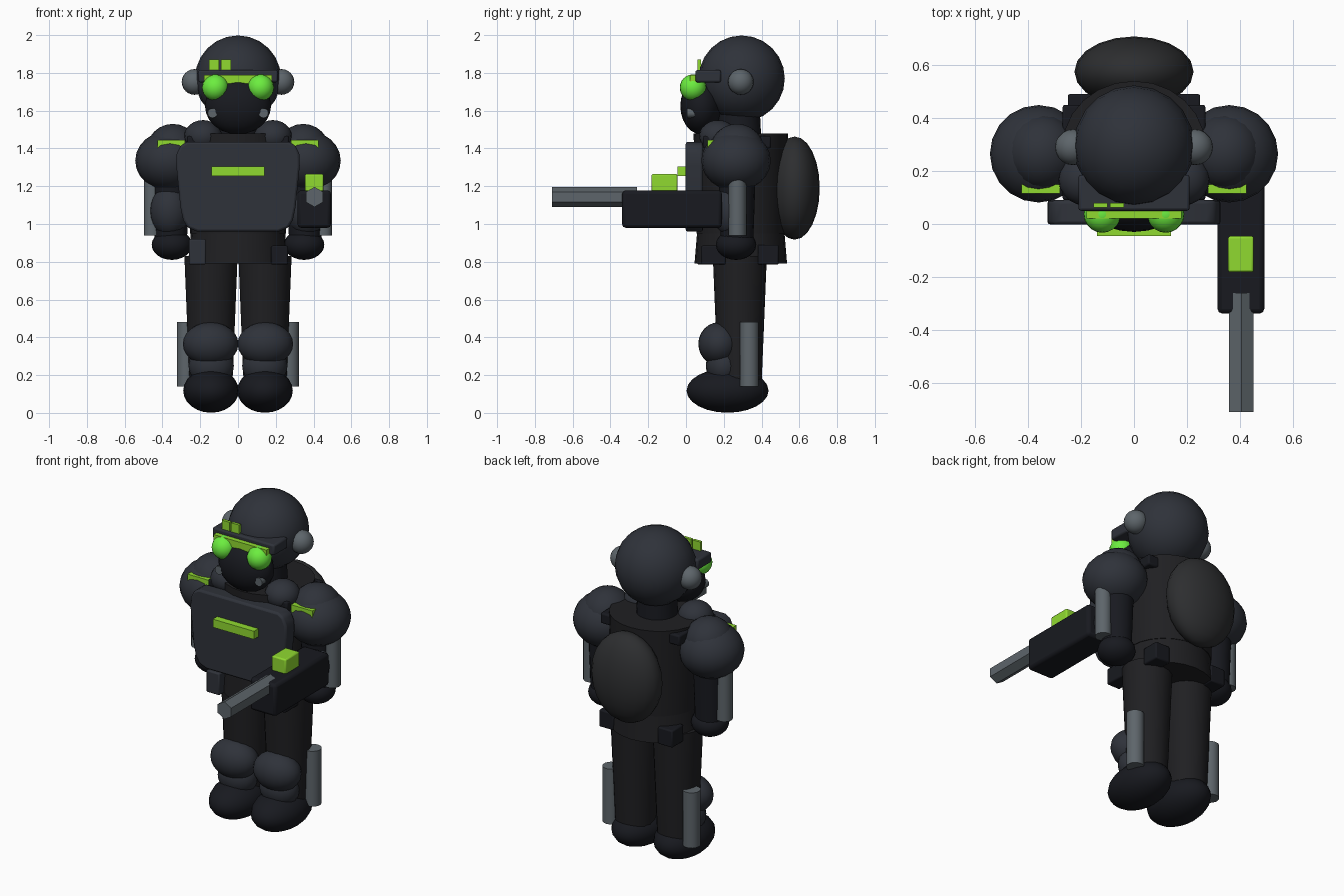
import bpy, math

if "Cube" in bpy.data.objects:
    bpy.data.objects.remove(bpy.data.objects["Cube"])

def mat(name, r, g, b):
    m = bpy.data.materials.new(name)
    m.diffuse_color = (r, g, b, 1)
    m.use_nodes = True
    m.node_tree.nodes["Principled BSDF"].inputs["Base Color"].default_value = m.diffuse_color
    return m

BLACK = mat("black", 0.009, 0.010, 0.014)
CLOTH = mat("cloth", 0.014, 0.014, 0.016)
SLATE = mat("slate", 0.028, 0.032, 0.042)
PACK = mat("pack", 0.026, 0.027, 0.029)
STEEL = mat("steel", 0.11, 0.13, 0.145)
LIME = mat("lime", 0.28, 0.70, 0.03)
LENS = mat("lens", 0.15, 0.85, 0.05)


def finish(name, m, bevel=0.0, smooth=True, angle=40):
    o = bpy.context.object
    o.name = name
    bpy.ops.object.transform_apply(location=False, rotation=True, scale=True)
    if bevel:
        b = o.modifiers.new("bevel", "BEVEL")
        b.width, b.segments = bevel, 2
    if smooth:
        bpy.ops.object.shade_smooth_by_angle(angle=math.radians(angle))
    o.data.materials.append(m)
    return o


def ball(name, c, r, m):
    bpy.ops.mesh.primitive_uv_sphere_add(segments=20, ring_count=12, radius=1, location=c)
    bpy.context.object.scale = r if isinstance(r, tuple) else (r, r, r)
    return finish(name, m)


def box(name, x, y, z, m, bevel=0.0):
    # ranges along each axis
    bpy.ops.mesh.primitive_cube_add(size=1, location=[sum(a) / 2 for a in (x, y, z)])
    bpy.context.object.scale = [abs(a[1] - a[0]) for a in (x, y, z)]
    return finish(name, m, bevel, smooth=bevel > 0)


def post(name, x, y, z0, z1, r0, r1, m, sx=1.0, sides=18):
    # upright tapered cylinder
    bpy.ops.mesh.primitive_cone_add(vertices=sides, radius1=r0, radius2=r1, depth=z1 - z0,
                                    location=(x, y, (z0 + z1) / 2))
    bpy.context.object.scale = (sx, 1, 1)
    return finish(name, m)


def rod(name, x, z, y0, y1, r0, r1, m, sides):
    # tapered cylinder along y, r0 at the front
    bpy.ops.mesh.primitive_cone_add(vertices=sides, radius1=r1, radius2=r0, depth=y1 - y0,
                                    location=(x, (y0 + y1) / 2, z), rotation=(math.pi / 2, 0, 0))
    return finish(name, m)


def span(s, a, b):
    return (min(s * a, s * b), max(s * a, s * b))


# Head
ball("helmet", (0, 0.295, 1.77), 0.228, SLATE)
ball("face_mask", (0, 0.08, 1.625), (0.175, 0.11, 0.15), BLACK)
box("brow_band", (-0.21, 0.21), (0.05, 0.185), (1.75, 1.815), SLATE, 0.01)
box("brow_strip", (-0.18, 0.18), (0.02, 0.06), (1.745, 1.79), LIME)
for i, x in enumerate((-0.153, -0.09)):
    box(f"brow_light_{i}", (x, x + 0.053), (0.062, 0.08), (1.81, 1.87), LIME)

# Torso
post("chest", 0, 0.29, 0.95, 1.48, 0.235, 0.25, CLOTH, 1.08, 24)
post("hips", 0, 0.29, 0.79, 0.97, 0.245, 0.23, CLOTH, 1.08, 24)
post("neck", 0, 0.28, 1.42, 1.62, 0.12, 0.11, BLACK)
ball("backpack", (0, 0.575, 1.19), (0.225, 0.133, 0.273), PACK)

# Chest plate from a mirrored outline
half = [(0.27, 1.435), (0.305, 1.415), (0.325, 1.37), (0.327, 1.31), (0.305, 1.09),
        (0.29, 1.02), (0.265, 0.98), (0.215, 0.96)]
outline = half + [(-x, z) for x, z in reversed(half)]
n = len(outline)
verts = [(x, y, z) for y in (-0.002, 0.09) for x, z in outline]
faces = [tuple(reversed(range(n))), tuple(range(n, 2 * n))]
faces += [(i, (i + 1) % n, n + (i + 1) % n, n + i) for i in range(n)]
me = bpy.data.meshes.new("chest_plate")
me.from_pydata(verts, [], faces)
plate = bpy.data.objects.new("chest_plate", me)
bpy.context.collection.objects.link(plate)
bpy.ops.object.select_all(action="DESELECT")
plate.select_set(True)
bpy.context.view_layer.objects.active = plate
bpy.ops.object.mode_set(mode="EDIT")
bpy.ops.mesh.select_all(action="SELECT")
bpy.ops.mesh.normals_make_consistent(inside=False)
bpy.ops.object.mode_set(mode="OBJECT")
finish("chest_plate", SLATE, 0.012)
box("chest_strip", (-0.14, 0.14), (-0.045, -0.0), (1.255, 1.305), LIME)

# Belt pouches
box("pouch_front_left", (-0.26, -0.17), (0.06, 0.19), (0.785, 0.92), SLATE, 0.008)
box("pouch_front_right", (0.175, 0.265), (0.08, 0.21), (0.785, 0.885), BLACK, 0.008)

# Mirrored parts
for s, side in ((-1, "left"), (1, "right")):
    # head fittings
    ball(f"goggle_{side}", (s * 0.12, 0.037, 1.722), 0.07, LENS)
    ball(f"ear_pod_{side}", (s * 0.23, 0.29, 1.752), 0.068, STEEL)
    rod(f"mask_filter_{side}", s * 0.135, 1.587, 0.005, 0.09, 0.026, 0.02, STEEL, 12)

    # shoulders and arms
    ball(f"collar_{side}", (s * 0.185, 0.17, 1.465), (0.1, 0.1, 0.085), SLATE)
    box(f"strap_{side}", span(s, 0.175, 0.27), (0.09, 0.45), (1.40, 1.465), BLACK, 0.01)
    ball(f"shoulder_{side}", (s * 0.36, 0.265, 1.335), (0.184, 0.184, 0.16), SLATE)
    ball(f"shoulder_cap_{side}", (s * 0.345, 0.27, 1.39), (0.14, 0.145, 0.14), SLATE)
    box(f"shoulder_strip_{side}", span(s, 0.28, 0.425), (0.115, 0.15), (1.40, 1.445), LIME)
    post(f"arm_{side}", s * 0.355, 0.27, 0.87, 1.3, 0.085, 0.1, BLACK)
    ball(f"elbow_pad_{side}", (s * 0.362, 0.24, 1.07), (0.104, 0.1, 0.135), SLATE)
    ball(f"hand_{side}", (s * 0.35, 0.265, 0.89), (0.107, 0.107, 0.08), BLACK)
    post(f"arm_tube_{side}", s * 0.452, 0.272, 0.94, 1.24, 0.047, 0.047, STEEL)

    # legs and boots
    post(f"leg_{side}", s * 0.143, 0.285, 0.15, 0.83, 0.115, 0.143, CLOTH)
    ball(f"knee_pad_{side}", (s * 0.145, 0.175, 0.365), (0.147, 0.11, 0.115), SLATE)
    ball(f"shin_pad_{side}", (s * 0.142, 0.2, 0.25), (0.12, 0.095, 0.11), SLATE)
    ball(f"boot_{side}", (s * 0.143, 0.22, 0.118), (0.147, 0.217, 0.117), BLACK)
    post(f"leg_tube_{side}", s * 0.273, 0.335, 0.14, 0.48, 0.05, 0.05, STEEL)
    box(f"pouch_back_{side}", span(s, 0.15, 0.25), (0.38, 0.49), (0.785, 0.89), BLACK, 0.008)

# Weapon in the right hand
box("weapon_body", (0.315, 0.492), (-0.338, 0.19), (0.98, 1.178), BLACK, 0.018)
rod("weapon_barrel", 0.405, 1.143, -0.71, -0.26, 0.053, 0.053, STEEL, 6)
box("weapon_sight", (0.355, 0.452), (-0.182, -0.046), (1.17, 1.265), LIME, 0.008)
